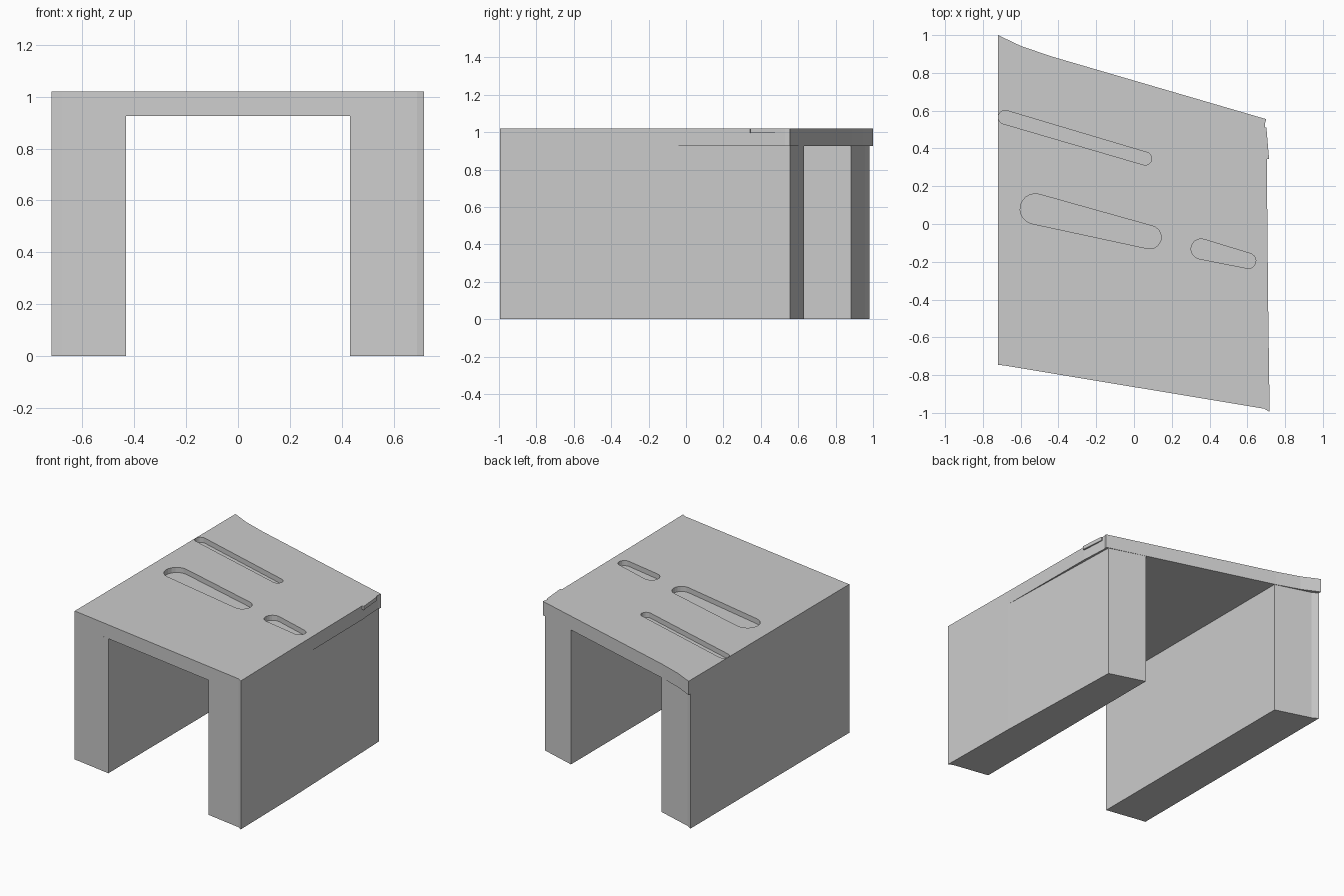
import bpy, bmesh, math
from mathutils import Vector

if "Cube" in bpy.data.objects:
    bpy.data.objects.remove(bpy.data.objects["Cube"])


def prism(name, outline, z0, z1):
    """Extrude a closed counter-clockwise outline from z0 to z1."""
    bm = bmesh.new()
    face = bm.faces.new([bm.verts.new((x, y, z0)) for x, y in outline])
    ext = bmesh.ops.extrude_face_region(bm, geom=[face], use_keep_orig=True)
    verts = [g for g in ext["geom"] if isinstance(g, bmesh.types.BMVert)]
    bmesh.ops.translate(bm, verts=verts, vec=(0, 0, z1 - z0))
    bmesh.ops.recalc_face_normals(bm, faces=bm.faces)
    mesh = bpy.data.meshes.new(name)
    bm.to_mesh(mesh)
    bm.free()
    obj = bpy.data.objects.new(name, mesh)
    bpy.context.collection.objects.link(obj)
    return obj


def capsule(a, ra, b, rb, n=10):
    """Outline of a slot with a round end of its own radius at a and b."""
    a, b = Vector(a), Vector(b)
    d = b - a
    heading = math.atan2(d.y, d.x)
    lean = math.acos((ra - rb) / d.length)
    pts = []
    for c, r, start, end in ((b, rb, -lean, lean), (a, ra, lean, 2 * math.pi - lean)):
        for i in range(n + 1):
            t = heading + start + (end - start) * i / n
            pts.append((c.x + r * math.cos(t), c.y + r * math.sin(t)))
    return pts


def combine(target, other, operation):
    mod = target.modifiers.new(other.name, "BOOLEAN")
    mod.object, mod.operation, mod.solver = other, operation, "EXACT"
    bpy.context.view_layer.objects.active = target
    bpy.ops.object.modifier_apply(modifier=mod.name)
    bpy.data.objects.remove(other)


TOP, UNDER = 1.02, 0.925

# Top slab with flared back left corner
slab = prism("table_top", [
    (-0.72, -0.745), (-0.68, -0.75), (0.69, -0.978), (0.718, -0.995),
    (0.71, -0.41), (0.703, 0.34), (0.693, 0.53), (0.70, 0.555),
    (-0.44, 0.888), (-0.60, 0.943), (-0.72, 1.0)], UNDER, TOP)

# Side walls, the right one drawn in under the slab toward the back
left_wall = prism("left_wall", [
    (-0.72, -0.745), (-0.68, -0.75), (-0.432, -0.7913),
    (-0.432, 0.882), (-0.68, 0.957), (-0.72, 0.98)], 0, UNDER)
right_wall = prism("right_wall", [
    (0.432, -0.9351), (0.69, -0.978), (0.718, -0.995),
    (0.71, -0.41), (0.68, 0.557), (0.432, 0.632)], 0, UNDER)

# Thin lip on the right edge
lip = prism("edge_lip", [
    (0.68, 0.34), (0.715, 0.345), (0.701, 0.51), (0.68, 0.515)], 0.995, TOP)

for part in (left_wall, right_wall, lip):
    combine(slab, part, "UNION")

# Three shallow tapered slots in the top
slots = [((-0.682, 0.565), 0.036, (0.06, 0.346), 0.034),
         ((-0.523, 0.08), 0.08, (0.083, -0.07), 0.061),
         ((0.355, -0.132), 0.053, (0.605, -0.195), 0.04)]
for i, slot in enumerate(slots):
    cutter = prism(f"slot_cutter_{i}", capsule(*slot), TOP - 0.035, TOP + 0.05)
    cutter.hide_render = True
    combine(slab, cutter, "DIFFERENCE")
